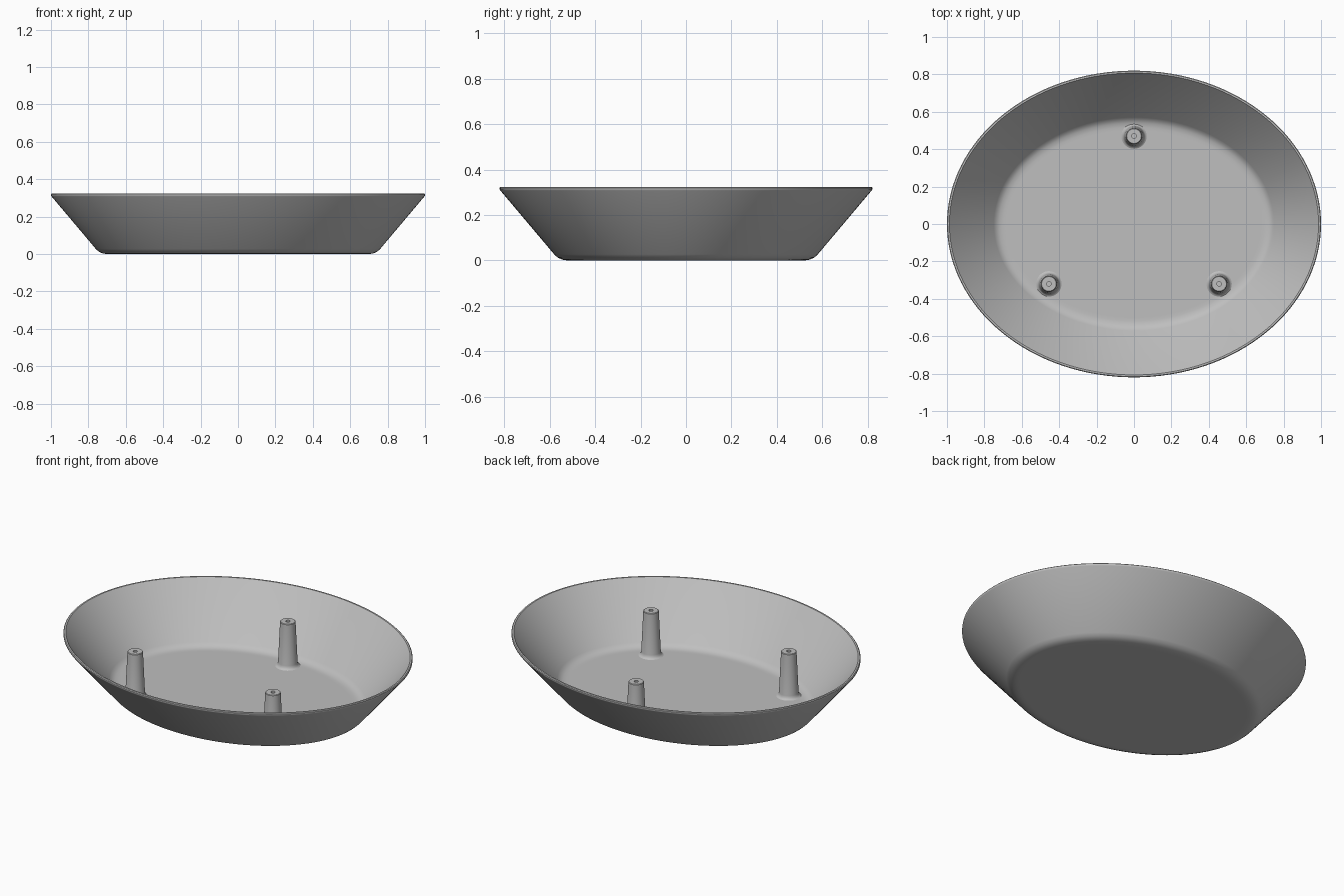
import bpy, bmesh, math

cube = bpy.data.objects.get("Cube")
if cube:
    bpy.data.objects.remove(cube, do_unlink=True)

gray = bpy.data.materials.new("plain gray")
gray.use_nodes = True
color = (0.52, 0.52, 0.52, 1)
gray.diffuse_color = color
gray.node_tree.nodes["Principled BSDF"].inputs["Base Color"].default_value = color


def loft(name, rings, segments, location=(0, 0, 0), cap_start=True):
    """Join elliptical rings (x radius, y radius, z) into one smooth surface."""
    bm = bmesh.new()
    loops = []
    for rx, ry, z in rings:
        angles = [2 * math.pi * i / segments for i in range(segments)]
        loops.append([bm.verts.new((rx * math.cos(a), ry * math.sin(a), z)) for a in angles])
    for low, high in zip(loops, loops[1:]):
        for i in range(segments):
            j = (i + 1) % segments
            bm.faces.new((low[i], low[j], high[j], high[i]))
    if cap_start:
        bm.faces.new(loops[0][::-1])
    bm.faces.new(loops[-1])
    mesh = bpy.data.meshes.new(name)
    bm.to_mesh(mesh)
    bm.free()
    mesh.materials.append(gray)
    obj = bpy.data.objects.new(name, mesh)
    obj.location = location
    bpy.context.collection.objects.link(obj)
    bpy.ops.object.select_all(action="DESELECT")
    obj.select_set(True)
    bpy.context.view_layer.objects.active = obj
    bpy.ops.object.shade_smooth_by_angle(angle=math.radians(35))
    return obj


# Oval dish: (inset from the rim, height), underside, wall, rim, then inside
outside = [(0.32, 0), (0.298, 0), (0.275, 0.004), (0.255, 0.013), (0.24, 0.027), (0.003, 0.308)]
rim = [(0, 0.313), (0, 0.32), (0.004, 0.324), (0.013, 0.324), (0.018, 0.318)]
inside = [(0.25, 0.044), (0.262, 0.032), (0.28, 0.023), (0.302, 0.02), (0.32, 0.02)]
loft("oval_dish", [(1 - d, 0.82 - d, z) for d, z in outside + rim + inside], 128)

# Tapered posts with a flared foot and a small hole in the top
post = [(0.07, 0.019), (0.062, 0.023), (0.056, 0.03), (0.053, 0.042),
        (0.042, 0.282), (0.039, 0.285), (0.012, 0.285), (0.012, 0.2)]
posts = {"back_post": (0, 0.47), "left_post": (0.455, -0.32), "right_post": (-0.455, -0.32)}
for name, (x, y) in posts.items():
    loft(name, [(r, r, z) for r, z in post], 32, (x, y, 0), cap_start=False)
